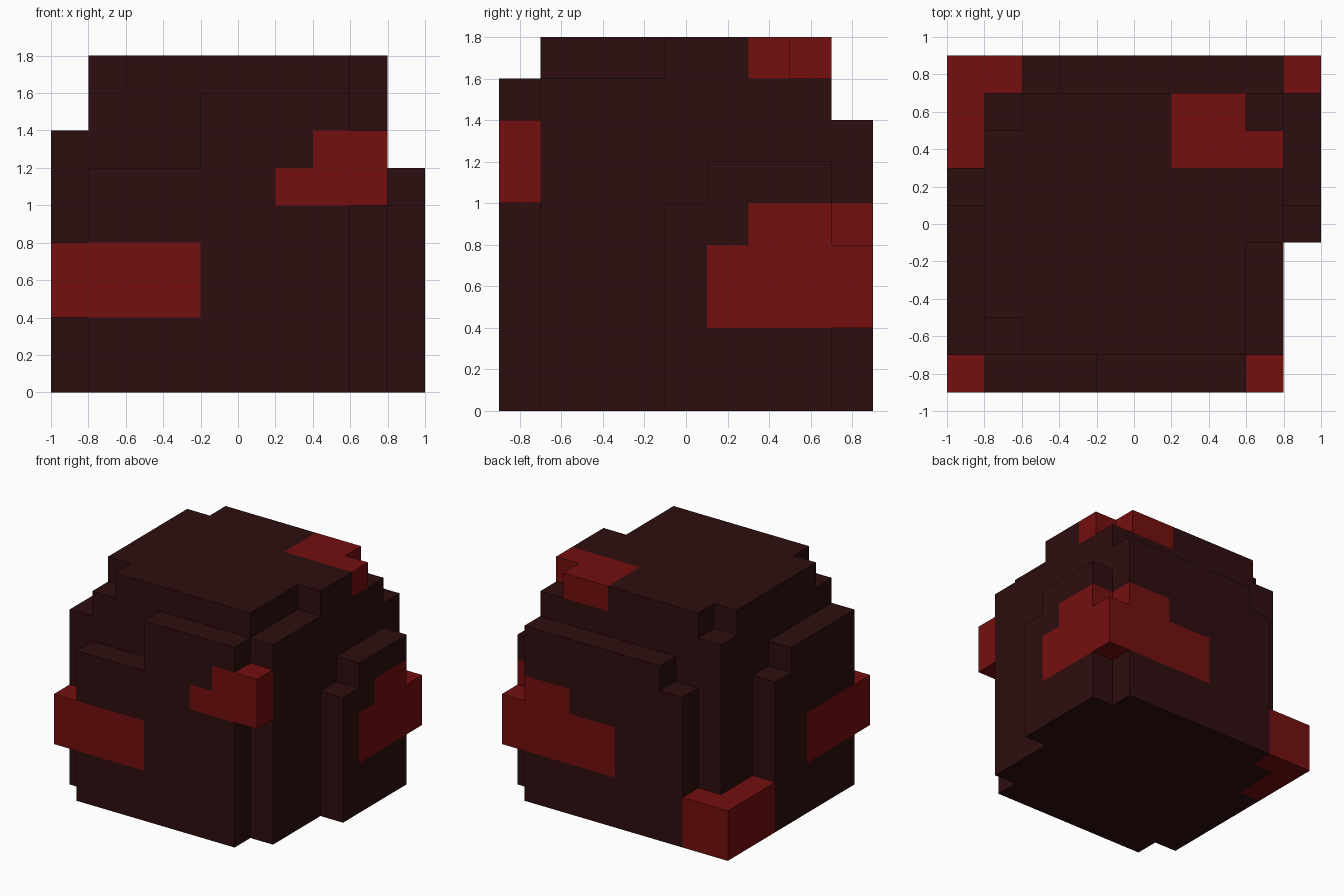
import bpy, bmesh
from mathutils import Vector

if "Cube" in bpy.data.objects:
    bpy.data.objects.remove(bpy.data.objects["Cube"])

S = 0.2                                # cube size
ORIGIN = Vector((-1.0, -0.9, 0.0))


def material(name, rgb):
    m = bpy.data.materials.new(name)
    m.diffuse_color = (*rgb, 1.0)
    m.use_nodes = True
    m.node_tree.nodes["Principled BSDF"].inputs["Base Color"].default_value = m.diffuse_color
    return m


DARK = material("dark_maroon", (0.027, 0.0042, 0.0046))
RED = material("deep_red", (0.175, 0.0045, 0.0045))

cells = {}                             # grid cell -> part name


def fill(part, x0, x1, y0, y1, z0, z1):
    """Give a block of grid cells (end exclusive) to a part."""
    for x in range(x0, x1):
        for y in range(y0, y1):
            for z in range(z0, z1):
                cells[x, y, z] = part


# Core and top slab
fill("body", 1, 9, 1, 8, 0, 8)
fill("body", 1, 9, 1, 8, 8, 9)
for x, y0, y1 in ((1, 1, 2), (1, 7, 8), (8, 1, 4), (8, 7, 8)):
    for y in range(y0, y1):            # notched corners of the top slab
        del cells[x, y, 8]

# Stepped side layers
fill("body", 1, 4, 0, 1, 0, 6)         # front
fill("body", 4, 8, 0, 1, 0, 8)
fill("body", 2, 3, 8, 9, 0, 6)         # back
fill("body", 3, 9, 8, 9, 0, 7)
fill("body", 0, 1, 1, 5, 0, 7)         # left
fill("body", 0, 1, 5, 6, 0, 6)
fill("body", 9, 10, 4, 5, 0, 5)        # right
fill("body", 9, 10, 5, 8, 0, 6)

# Red patches
fill("front_left_patch", 0, 4, 0, 1, 2, 4)
fill("front_left_patch", 0, 1, 0, 4, 2, 4)
fill("front_right_patch", 6, 9, 0, 1, 5, 6)
fill("front_right_patch", 7, 9, 0, 1, 6, 7)
fill("back_right_patch", 5, 10, 8, 9, 2, 4)
fill("back_right_patch", 7, 9, 8, 9, 4, 5)
fill("back_right_patch", 9, 10, 5, 9, 2, 4)
fill("back_right_patch", 9, 10, 6, 8, 4, 5)
fill("back_left_patch", 0, 2, 8, 9, 0, 2)
fill("back_left_patch", 0, 1, 6, 8, 0, 2)
fill("top_patch", 6, 8, 6, 8, 8, 9)
fill("top_patch", 8, 9, 6, 7, 8, 9)


def build(part, mat):
    """Outer skin of one part, with flat areas merged."""
    bm = bmesh.new()
    for cell in [c for c, p in cells.items() if p == part]:
        for axis in range(3):
            for side in (0, 1):
                near = list(cell)
                near[axis] += 1 if side else -1
                if tuple(near) in cells:
                    continue
                u, v = (axis + 1) % 3, (axis + 2) % 3
                ring = []
                for a, b in ((0, 0), (1, 0), (1, 1), (0, 1)):
                    p = Vector(cell)
                    p[axis] += side
                    p[u] += a
                    p[v] += b
                    ring.append(bm.verts.new(ORIGIN + p * S))
                bm.faces.new(ring if side else ring[::-1])
    bmesh.ops.remove_doubles(bm, verts=bm.verts, dist=0.001)
    bmesh.ops.dissolve_limit(bm, angle_limit=0.01, verts=bm.verts, edges=bm.edges)
    mesh = bpy.data.meshes.new(part)
    bm.to_mesh(mesh)
    bm.free()
    mesh.materials.append(mat)
    bpy.context.collection.objects.link(bpy.data.objects.new(part, mesh))


for name in sorted(set(cells.values())):
    build(name, DARK if name == "body" else RED)
